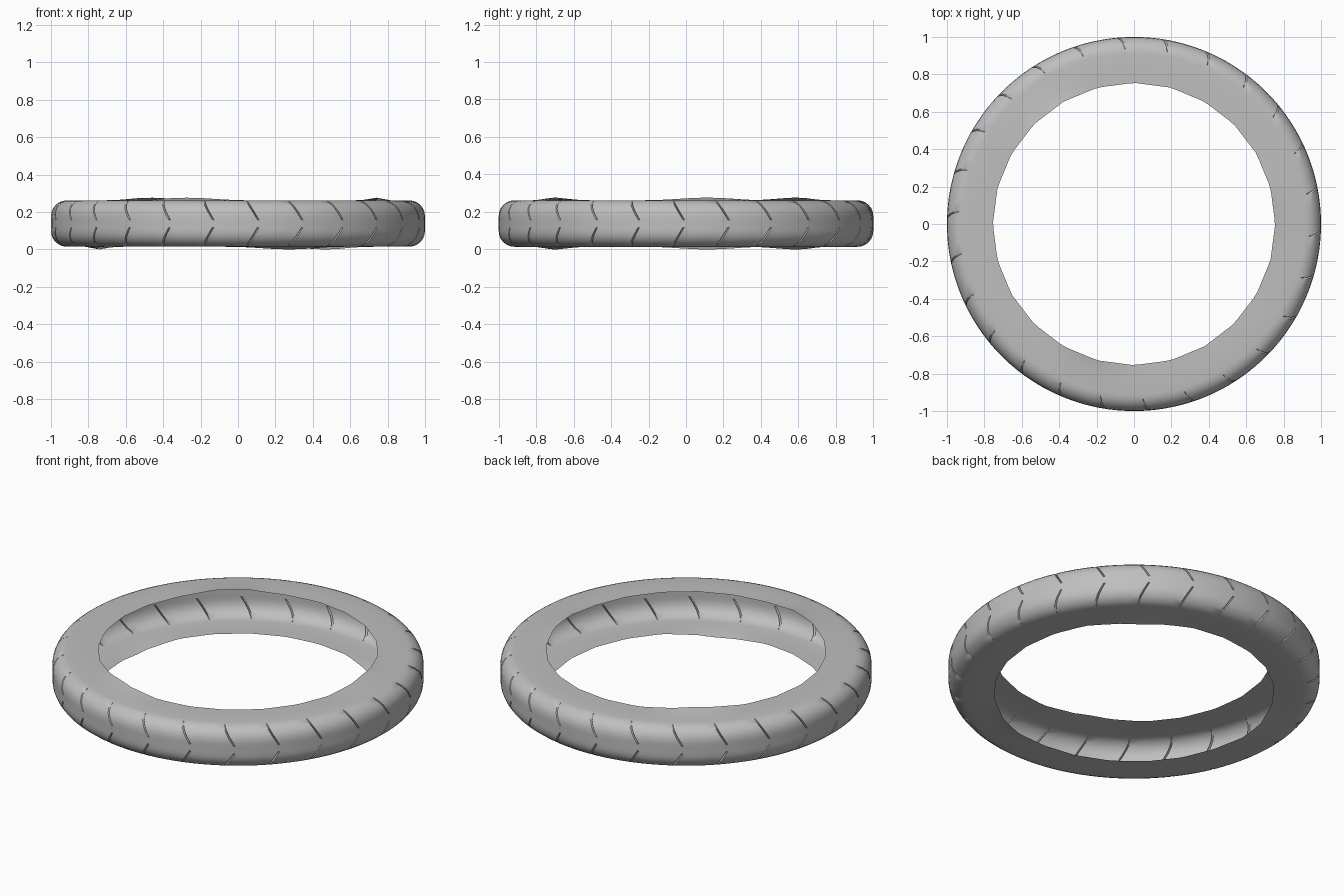
import bpy
import bmesh
import math

cube = bpy.data.objects.get("Cube")
if cube:
    bpy.data.objects.remove(cube, do_unlink=True)

GROOVES = 26      # tread cuts around the tyre
RIM_SIDES = 24    # facets of the inner opening
MID = 0.138       # height of the tyre's middle plane
HALF = 0.124      # half the tyre's width
CORNER = 0.085    # shoulder rounding
GROOVE_WIDTH = 0.005
GROOVE_DEPTH = 0.012

rubber = bpy.data.materials.new("grey rubber")
rubber.use_nodes = True
grey = (0.52, 0.52, 0.52, 1)
rubber.diffuse_color = grey
bsdf = rubber.node_tree.nodes["Principled BSDF"]
bsdf.inputs["Base Color"].default_value = grey
bsdf.inputs["Roughness"].default_value = 0.8


def half_profile():
    """Upper half of the open cross-section: (radius, height from middle)."""
    points = [(0.75, HALF), (0.82, HALF)]
    for i in range(7):
        a = math.pi / 2 * (1 - i / 6)
        points.append((1 - CORNER + CORNER * math.cos(a),
                       HALF - CORNER + CORNER * math.sin(a)))
    points.append((1.0, 0.02))
    return points


def rim_radius(angle):
    """Radius of the slightly faceted inner opening."""
    step = 2 * math.pi / RIM_SIDES
    return 0.755 * math.cos(step / 2) / math.cos(angle % step - step / 2)


# Cross-section from top lip, round the tread, to bottom lip
upper = half_profile()
profile = upper + [(r, -t) for r, t in reversed(upper)]

# Angular columns: three narrow ones per groove, the rest plain tread
pitch = 2 * math.pi / GROOVES
columns = []
for g in range(GROOVES):
    start = g * pitch
    columns += [(start - GROOVE_WIDTH, 0), (start, 1), (start + GROOVE_WIDTH, 0)]
    columns += [(start + pitch * k / 4, 0) for k in (1, 2, 3)]

# Tyre: hollow open shell with chevron grooves
bm = bmesh.new()
grid = []
for angle, sunk in columns:
    ring = []
    for i, (r, t) in enumerate(profile):
        a = angle - 0.6 * abs(t)
        z = MID + t
        if i in (0, len(profile) - 1):
            r = rim_radius(a)
            # Gently warped lips
            z += math.copysign(0.014, t) * max(0, math.sin(3 * a + t * 9)) ** 3
        elif sunk and 0.03 < abs(t) < 0.115 and r > 0.94:
            r -= GROOVE_DEPTH
        ring.append(bm.verts.new((r * math.cos(a), r * math.sin(a), z)))
    grid.append(ring)

for c, ring in enumerate(grid):
    following = grid[(c + 1) % len(grid)]
    for i in range(len(profile) - 1):
        bm.faces.new((ring[i], ring[i + 1], following[i + 1], following[i]))

mesh = bpy.data.meshes.new("tyre")
bm.to_mesh(mesh)
bm.free()
mesh.materials.append(rubber)
tyre = bpy.data.objects.new("tyre", mesh)
bpy.context.collection.objects.link(tyre)

bpy.ops.object.select_all(action="DESELECT")
tyre.select_set(True)
bpy.context.view_layer.objects.active = tyre
bpy.ops.object.shade_smooth_by_angle(angle=math.radians(35))
